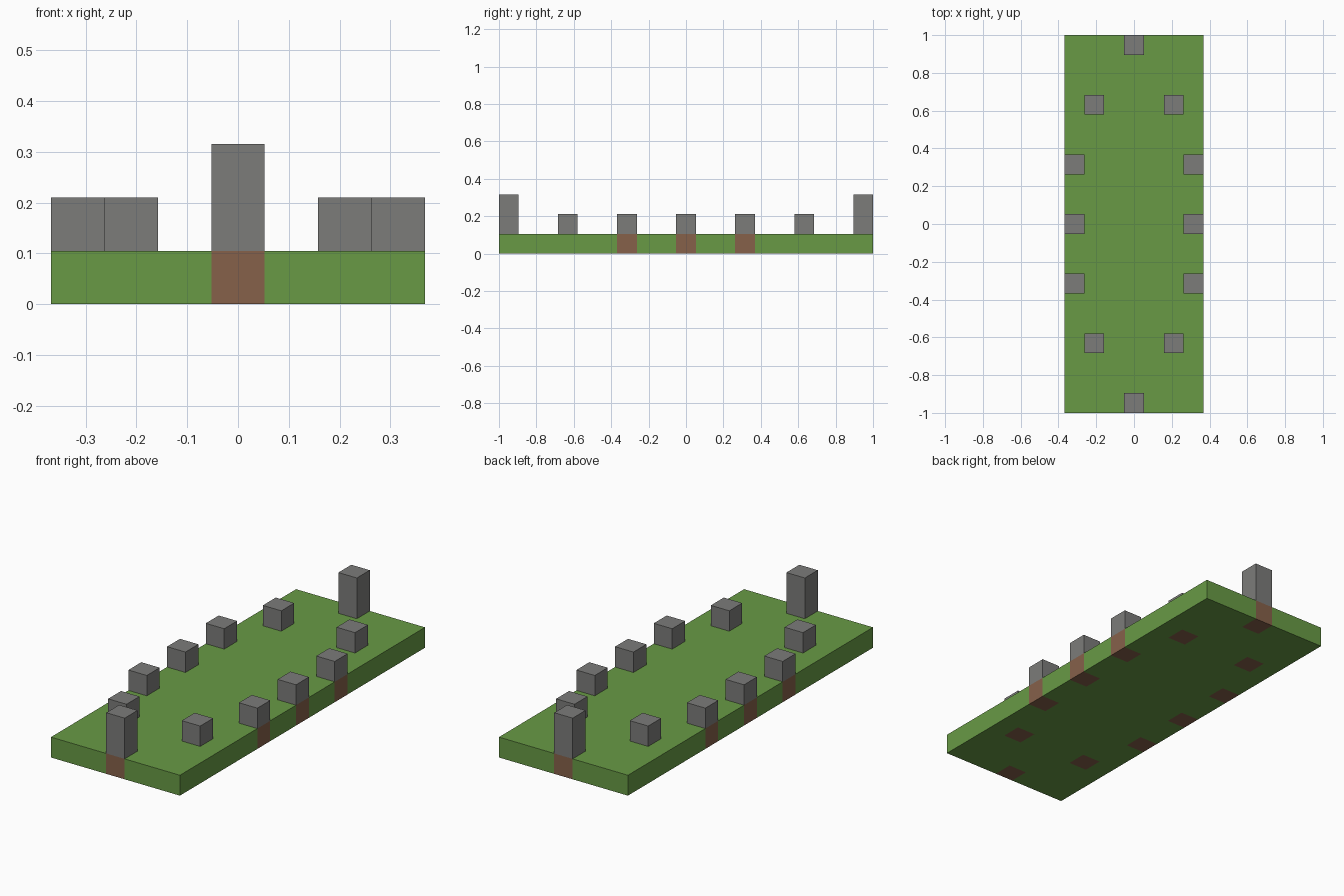
import bpy
import bmesh

if "Cube" in bpy.data.objects:
    bpy.data.objects.remove(bpy.data.objects["Cube"], do_unlink=True)

U = 2 / 19          # one block
COLS, ROWS = 7, 19  # base size in blocks


def material(name, srgb):
    color = [(c / 255 / 12.92) if c < 11 else ((c / 255 + 0.055) / 1.055) ** 2.4 for c in srgb]
    mat = bpy.data.materials.new(name)
    mat.use_nodes = True
    mat.diffuse_color = (*color, 1)
    mat.node_tree.nodes["Principled BSDF"].inputs["Base Color"].default_value = (*color, 1)
    return mat


grass = material("grass green", (104, 154, 69))
dirt = material("dirt brown", (134, 97, 74))
stone = material("stone grey", (124, 124, 122))

# Marker cells: (column, row) -> height in blocks
posts = {(0, s * 9): 2 for s in (-1, 1)}
for side in (-1, 1):
    posts.update({(side * 2, s * 6): 1 for s in (-1, 1)})
    posts.update({(side * 3, row): 1 for row in (-3, 0, 3)})


def add_object(name, bm, mats):
    mesh = bpy.data.meshes.new(name)
    bmesh.ops.recalc_face_normals(bm, faces=bm.faces)
    bm.to_mesh(mesh)
    bm.free()
    for mat in mats:
        mesh.materials.append(mat)
    obj = bpy.data.objects.new(name, mesh)
    bpy.context.collection.objects.link(obj)
    return obj


# Grass slab, with dirt cells beneath each post
bm = bmesh.new()
bmesh.ops.create_grid(bm, x_segments=COLS, y_segments=ROWS, size=0.5)
bmesh.ops.scale(bm, vec=(COLS * U, ROWS * U, 1), verts=bm.verts)
top = bmesh.ops.extrude_face_region(bm, geom=bm.faces[:], use_keep_orig=True)["geom"]
bmesh.ops.translate(bm, vec=(0, 0, U), verts=[v for v in top if isinstance(v, bmesh.types.BMVert)])
bmesh.ops.recalc_face_normals(bm, faces=bm.faces)
for face in bm.faces:
    inside = face.calc_center_median() - face.normal * U / 2
    face.material_index = int((round(inside.x / U), round(inside.y / U)) in posts)
add_object("grass_slab", bm, [grass, dirt])

# Stone posts
for (col, row), height in posts.items():
    bm = bmesh.new()
    bmesh.ops.create_cube(bm, size=U)
    bmesh.ops.scale(bm, vec=(1, 1, height), verts=bm.verts)
    name = "tall_stone_post" if height > 1 else "stone_block"
    post = add_object(name, bm, [stone])
    post.location = (col * U, row * U, U + height * U / 2)
